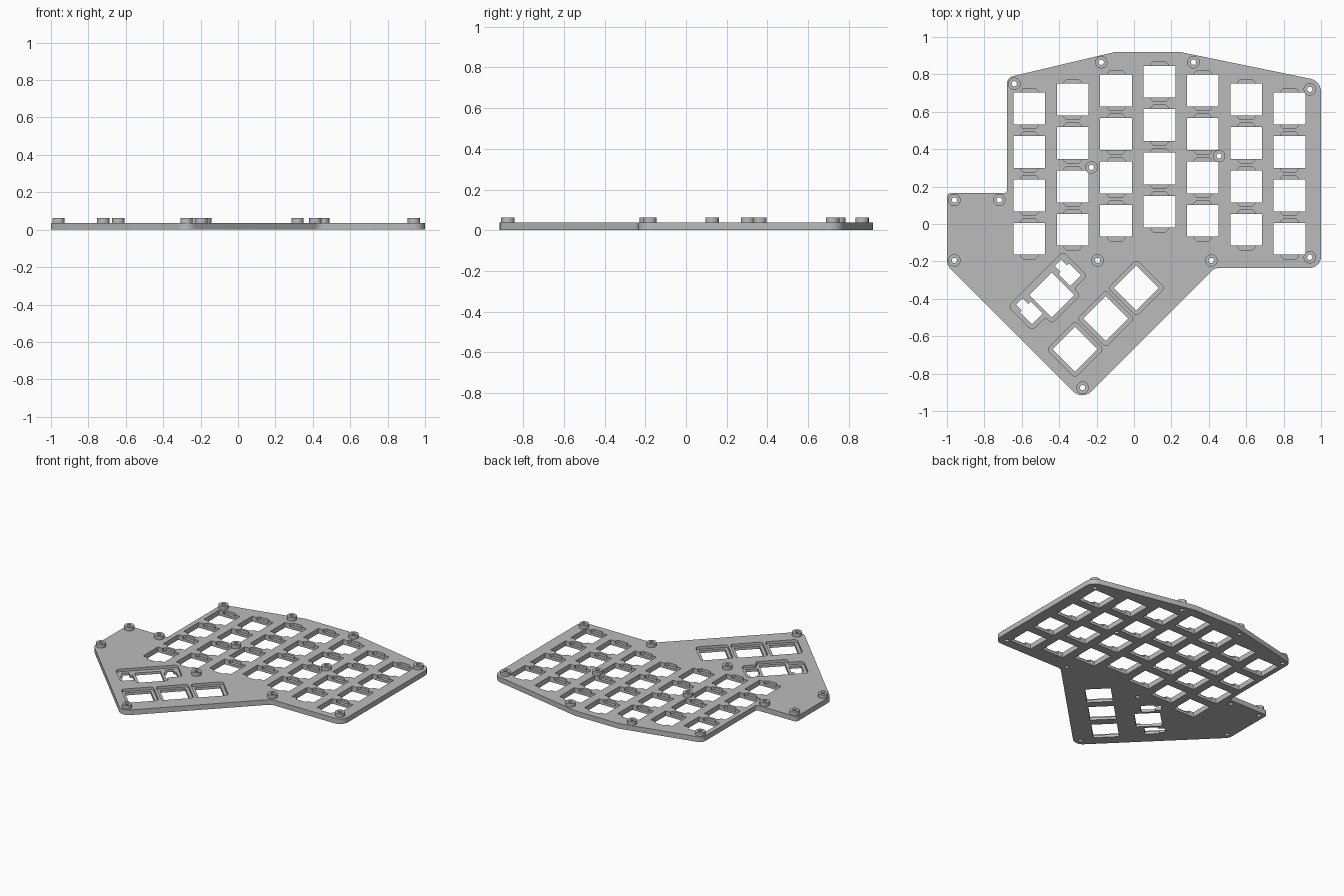
import bpy, bmesh, math
from mathutils import Vector, Matrix

cube = bpy.data.objects.get("Cube")
if cube:
    bpy.data.objects.remove(cube, do_unlink=True)

PLATE = 0.037      # plate thickness
FLOOR = 0.018      # height of the recess floors
TOP = 0.063        # top of the standoffs
KEY = 0.085        # half of a switch opening
PITCH = 0.232      # spacing of the switches

grey = bpy.data.materials.new("plate_grey")
grey.use_nodes = True
grey.diffuse_color = (0.5, 0.5, 0.5, 1)
grey.node_tree.nodes["Principled BSDF"].inputs["Base Color"].default_value = (0.5, 0.5, 0.5, 1)


def rounded(points, radii, steps=6):
    """Round each corner of a polygon with an arc."""
    out = []
    n = len(points)
    for i, r in enumerate(radii):
        p = Vector(points[i])
        a = (Vector(points[i - 1]) - p).normalized()
        b = (Vector(points[(i + 1) % n]) - p).normalized()
        if r == 0:
            out.append(p)
            continue
        half = a.angle(b) / 2
        centre = p + (a + b).normalized() * (r / math.sin(half))
        start = p + a * (r / math.tan(half)) - centre
        end = p + b * (r / math.tan(half)) - centre
        for k in range(steps + 1):
            t = k / steps
            out.append(centre + (start.lerp(end, t)).normalized() * r)
    return out


def rect(x0, x1, y0, y1, r=0, steps=4):
    pts = [(x0, y0), (x1, y0), (x1, y1), (x0, y1)]
    return rounded(pts, [r] * 4, steps)


def circle(x, y, r, n=32):
    return [Vector((x + r * math.cos(math.tau * k / n), y + r * math.sin(math.tau * k / n)))
            for k in range(n)]


def prism(bm, outline, z0, z1, place=Matrix()):
    """Extrude an outline between two heights."""
    low = [bm.verts.new(place @ Vector((p.x, p.y, z0))) for p in outline]
    high = [bm.verts.new(place @ Vector((p.x, p.y, z1))) for p in outline]
    bm.faces.new(low[::-1])
    bm.faces.new(high)
    for i in range(len(low)):
        j = (i + 1) % len(low)
        bm.faces.new((low[i], low[j], high[j], high[i]))


def make(name, bm):
    bmesh.ops.recalc_face_normals(bm, faces=bm.faces)
    mesh = bpy.data.meshes.new(name)
    bm.to_mesh(mesh)
    bm.free()
    mesh.materials.append(grey)
    obj = bpy.data.objects.new(name, mesh)
    bpy.context.collection.objects.link(obj)
    return obj


# Plate outline with rounded corners
corners = [(-0.68, 0.783, 0.045), (-0.68, 0.165, 0.015), (-1, 0.165, 0.02), (-1, -0.22, 0.06),
           (-0.277, -0.943, 0.065), (0.431, -0.235, 0.06), (1, -0.235, 0.06),
           (1, 0.765, 0.07), (0.245, 0.92, 0), (-0.1, 0.92, 0)]
bm = bmesh.new()
prism(bm, rounded([c[:2] for c in corners], [c[2] for c in corners]), 0, PLATE)
plate = make("switch_plate", bm)

through, pocket = bmesh.new(), bmesh.new()


def drill(outline, place=Matrix()):
    prism(through, outline, -0.05, 0.1, place)


def recess(outline, place=Matrix()):
    prism(pocket, outline, FLOOR, 0.1, place)


# Seven staggered columns of four switches, with clip recesses above and below
for col, top in enumerate([0.617, 0.665, 0.713, 0.761, 0.713, 0.665, 0.617]):
    for row in range(4):
        place = Matrix.Translation((-0.56 + col * PITCH, top - row * PITCH, 0))
        drill(rect(-KEY, KEY, -KEY, KEY), place)
        recess(rounded([(-0.047, -0.107), (0.047, -0.107), (0.047, 0.107), (-0.047, 0.107)],
                       [0.014] * 4, 1), place)

# Thumb switches, turned 45 degrees, each in a rounded pocket
turn = Matrix.Rotation(math.pi / 4, 4, 'Z')
for x, y in [(-0.315, -0.67), (-0.151, -0.506), (0.013, -0.342)]:
    place = Matrix.Translation((x, y, 0)) @ turn
    drill(rect(-KEY, KEY, -KEY, KEY), place)
    recess(rect(-0.107, 0.107, -0.107, 0.107, 0.02), place)

# Wide thumb switch with stabiliser slots at both ends
place = Matrix.Translation((-0.44, -0.38, 0)) @ turn
drill(rect(-KEY, KEY, -KEY, KEY), place)
side = [(0.107, -0.107), (0.107, -0.06), (0.207, -0.06), (0.207, 0.122)]
wide = side + [(-x, y) for x, y in reversed(side)]
recess(rounded(wide, [0.02, 0.012, 0.025, 0.025, 0.025, 0.025, 0.012, 0.02]), place)
for s in (-1, 1):
    slot = [(0.104, -0.036), (0.185, -0.036), (0.185, 0.055), (0.171, 0.055),
            (0.171, 0.098), (0.122, 0.098), (0.122, 0.055), (0.104, 0.055)]
    drill([Vector((s * x, y)) for x, y in slot][::s], place)

# Hollow standoffs and their screw holes
screws = [(-0.64, 0.75), (-0.175, 0.865), (0.318, 0.865), (0.94, 0.72), (-0.228, 0.303),
          (0.455, 0.363), (-0.96, 0.128), (-0.72, 0.128), (-0.96, -0.195), (-0.195, -0.195),
          (0.413, -0.195), (0.94, -0.178), (-0.275, -0.875)]
bm = bmesh.new()
for x, y in screws:
    drill(circle(x, y, 0.014), Matrix())
    loops = []
    for r, z in [(0.033, PLATE), (0.033, TOP), (0.014, TOP), (0.014, PLATE)]:
        loops.append([bm.verts.new((p.x, p.y, z)) for p in circle(x, y, r)])
    for a, b in zip(loops, loops[1:]):
        for i in range(len(a)):
            j = (i + 1) % len(a)
            bm.faces.new((a[i], a[j], b[j], b[i]))
standoffs = make("standoffs", bm)

# Cut the recesses and openings into the plate
cutters = [make("recess_cutter", pocket), make("opening_cutter", through)]
for cutter in cutters:
    mod = plate.modifiers.new(cutter.name, 'BOOLEAN')
    mod.operation = 'DIFFERENCE'
    mod.solver = 'EXACT'
    mod.object = cutter
    cutter.hide_render = True
bpy.context.view_layer.update()
cut_mesh = bpy.data.meshes.new_from_object(plate.evaluated_get(bpy.context.evaluated_depsgraph_get()))
plate.modifiers.clear()
plate.data = cut_mesh
for cutter in cutters:
    bpy.data.objects.remove(cutter, do_unlink=True)

# Smooth the round walls, keep the edges sharp
bpy.ops.object.select_all(action='DESELECT')
for obj in (plate, standoffs):
    obj.select_set(True)
bpy.context.view_layer.objects.active = plate
bpy.ops.object.shade_smooth_by_angle(angle=math.radians(30))
